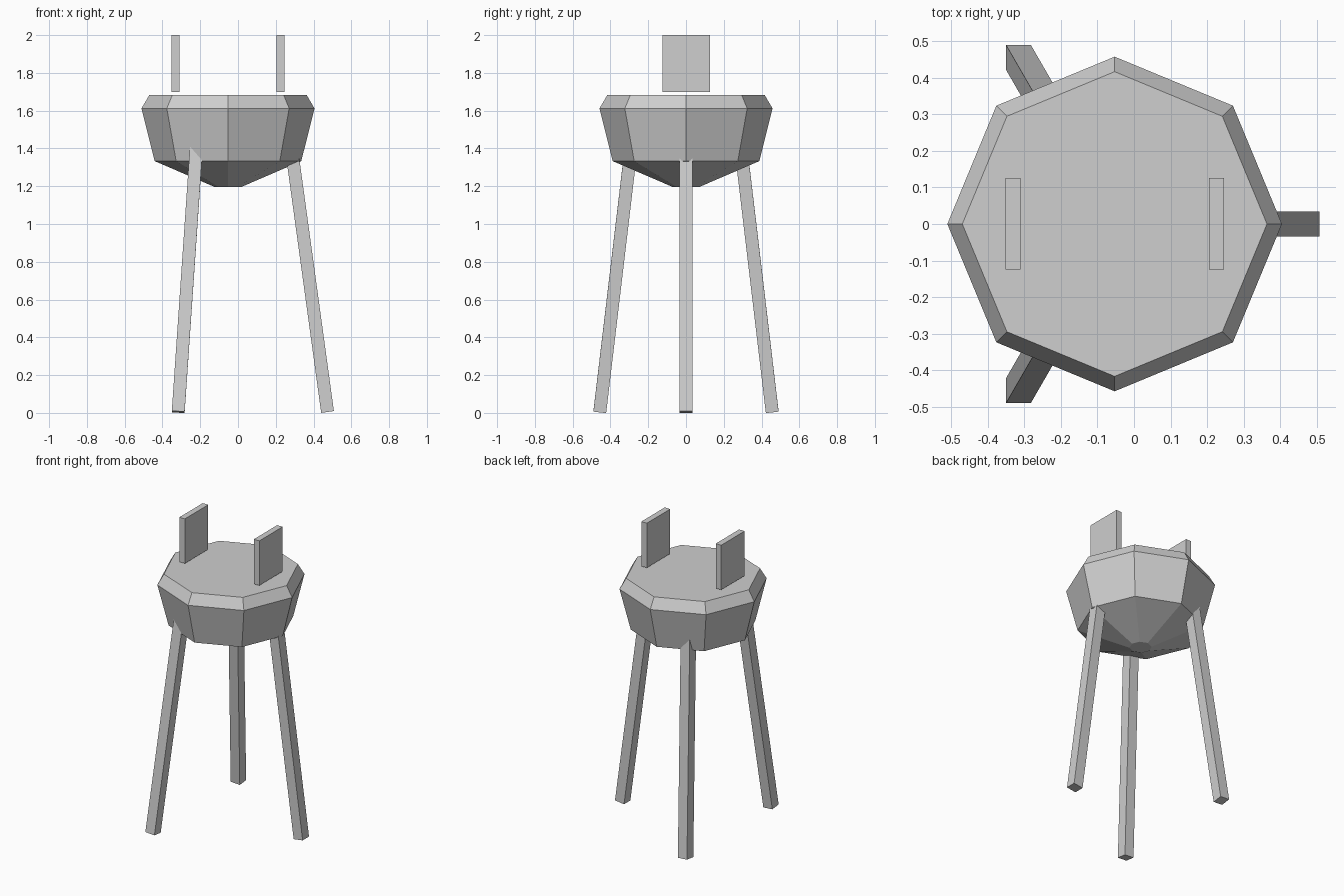
import bpy, bmesh, math
from mathutils import Vector

if "Cube" in bpy.data.objects:
    bpy.data.objects.remove(bpy.data.objects["Cube"])

CX = -0.053  # axis of the body, slightly off centre so the whole model is centred

grey = bpy.data.materials.new("light grey")
grey.diffuse_color = (0.62, 0.62, 0.62, 1)
grey.use_nodes = True
grey.node_tree.nodes["Principled BSDF"].inputs["Base Color"].default_value = grey.diffuse_color


def finish(bm, name):
    bmesh.ops.recalc_face_normals(bm, faces=bm.faces)
    mesh = bpy.data.meshes.new(name)
    bm.to_mesh(mesh)
    bm.free()
    mesh.materials.append(grey)
    obj = bpy.data.objects.new(name, mesh)
    bpy.context.collection.objects.link(obj)
    return obj


def box(name, size, center, rotation=None):
    bm = bmesh.new()
    bmesh.ops.create_cube(bm, size=1)
    bmesh.ops.scale(bm, vec=size, verts=bm.verts)
    obj = finish(bm, name)
    obj.location = center
    if rotation:
        obj.rotation_euler = rotation.to_euler()
    return obj


# Eight-sided body lofted through (radius, height) rings
bm = bmesh.new()
rings = []
for r, z in [(0.068, 1.195), (0.388, 1.333), (0.458, 1.612), (0.417, 1.682)]:
    rings.append([bm.verts.new((CX + r * math.cos(i * math.pi / 4),
                                r * math.sin(i * math.pi / 4), z)) for i in range(8)])
for low, high in zip(rings, rings[1:]):
    for i in range(8):
        j = (i + 1) % 8
        bm.faces.new((low[i], low[j], high[j], high[i]))
bm.faces.new(rings[0][::-1])
bm.faces.new(rings[-1])
finish(bm, "body")

# Three splayed square legs, tilted from upright without twisting
for name, deg in [("right_leg", 0), ("back_left_leg", 120), ("front_left_leg", 240)]:
    a = math.radians(deg)
    out = Vector((math.cos(a), math.sin(a), 0))
    foot = Vector((CX, 0, 0.005)) + out * 0.527
    top = Vector((CX, 0, 1.45)) + out * 0.329
    axis = top - foot
    box(name, (0.068, 0.068, axis.length), (foot + top) / 2,
        Vector((0, 0, 1)).rotation_difference(axis))

# Two upright plates floating just above the body
for name, side in [("left_plate", -1), ("right_plate", 1)]:
    box(name, (0.041, 0.25, 0.302), (CX + side * 0.2785, 0.001, 1.849))
